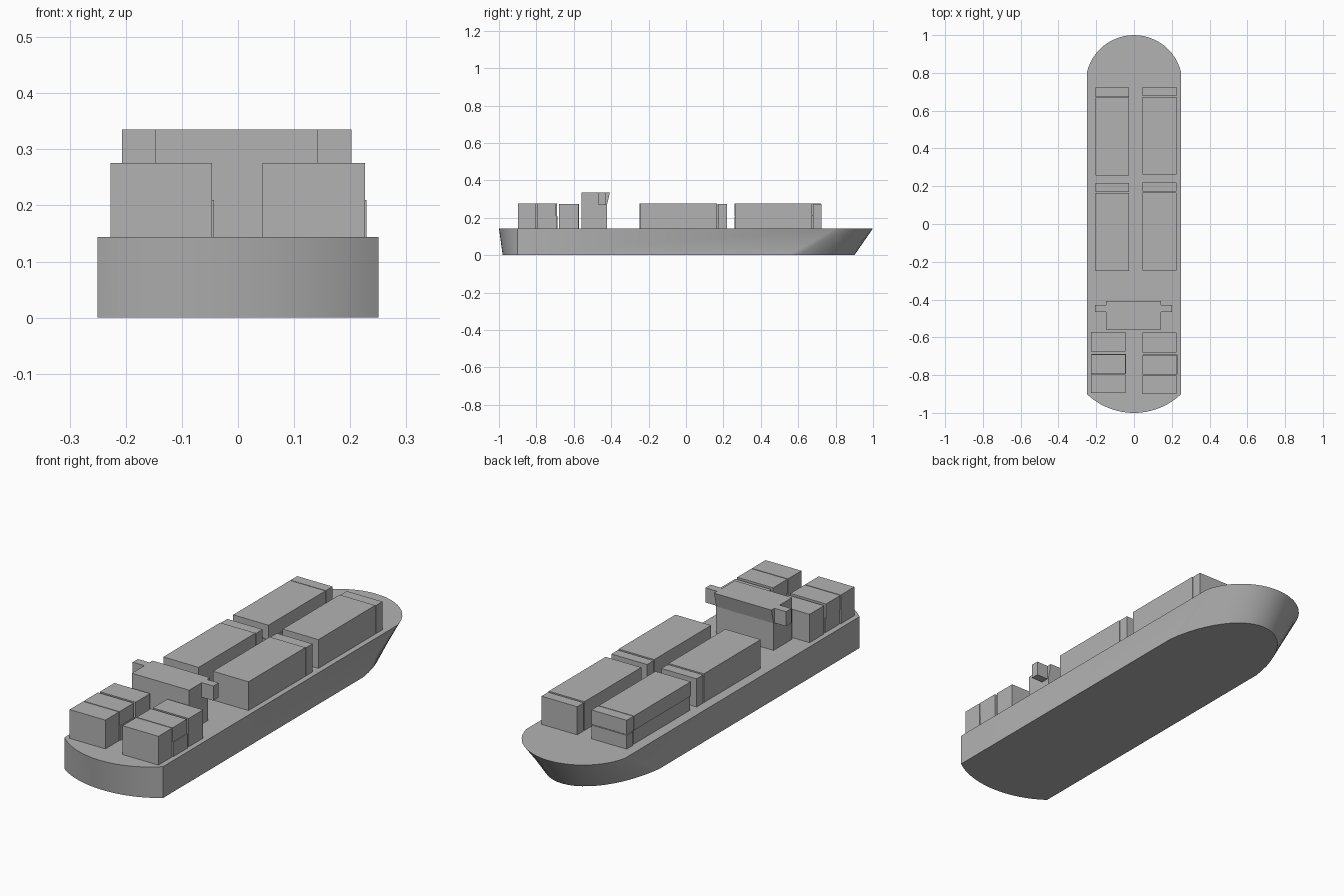
import bpy, bmesh, math

if "Cube" in bpy.data.objects:
    bpy.data.objects.remove(bpy.data.objects["Cube"], do_unlink=True)

# One plain grey for the whole ship
grey = bpy.data.materials.new("plain_grey")
grey.use_nodes = True
COLOUR = (0.45, 0.45, 0.45, 1)
grey.diffuse_color = COLOUR
grey.node_tree.nodes["Principled BSDF"].inputs["Base Color"].default_value = COLOUR

DECK, MID, TOP = 0.144, 0.21, 0.276
HALF = 0.25


def finish(name, bm):
    bmesh.ops.recalc_face_normals(bm, faces=bm.faces)
    mesh = bpy.data.meshes.new(name)
    bm.to_mesh(mesh)
    bm.free()
    mesh.materials.append(grey)
    obj = bpy.data.objects.new(name, mesh)
    bpy.context.collection.objects.link(obj)
    return obj


def loft(name, lower, upper):
    """Solid between two matching rings of points."""
    bm = bmesh.new()
    a = [bm.verts.new(p) for p in lower]
    b = [bm.verts.new(p) for p in upper]
    n = len(a)
    for i in range(n):
        j = (i + 1) % n
        bm.faces.new((a[i], a[j], b[j], b[i]))
    bm.faces.new(a[::-1])
    bm.faces.new(b)
    return finish(name, bm)


def box(name, x, y, z):
    rings = [[(x[0], y[0], h), (x[1], y[0], h), (x[1], y[1], h), (x[0], y[1], h)] for h in z]
    return loft(name, *rings)


def arc(base, tip, rise, z, steps=24):
    """Circular arc of given rise across the beam, stretched to reach tip."""
    radius = (HALF ** 2 + rise ** 2) / (2 * rise)
    half_angle = math.asin(HALF / radius)
    points = []
    for i in range(steps + 1):
        t = half_angle * (1 - 2 * i / steps)
        height = (radius * math.cos(t) - (radius - rise)) / rise
        points.append((radius * math.sin(t), base + (tip - base) * height, z))
    return points


# Hull: raked round bow and shallow curved stern
def outline(bow_base, bow_tip, stern_tip, z):
    return arc(bow_base, bow_tip, 0.2, z) + arc(-0.9, stern_tip, 0.1, z)[::-1]


hull = loft("hull", outline(0.55, 0.9, -0.98, 0), outline(0.8, 1.0, -1.0, DECK))
bpy.context.view_layer.objects.active = hull
hull.select_set(True)
bpy.ops.object.shade_smooth_by_angle(angle=math.radians(25))
hull.select_set(False)

# Long cargo stacks with a short end block towards the bow
for side, x, shift in (("right", (-0.205, -0.026), 0), ("left", (0.044, 0.225), 0.003)):
    for place, start in (("forward", 0.258), ("middle", -0.248)):
        y = start + shift
        name = f"{place}_{side}"
        if name == "forward_right":
            box(name + "_cargo_lower", (x[0] + 0.004, x[1]), (y, y + 0.41), (DECK, MID - 0.003))
            box(name + "_cargo_upper", x, (y, y + 0.412), (MID, TOP))
            box(name + "_end_lower", x, (y + 0.417, y + 0.464), (DECK, MID - 0.003))
            box(name + "_end_upper", x, (y + 0.415, y + 0.464), (MID, TOP))
        else:
            box(name + "_cargo", x, (y, y + 0.412), (DECK, TOP))
            box(name + "_end", x, (y + 0.417, y + 0.464), (DECK, TOP - 0.003))

# Short cargo stacks behind the bridge, the middle one in two layers
for side, x, shift in (("right", (-0.227, -0.046), 0), ("left", (0.044, 0.226), -0.004)):
    box(f"aft_{side}_cargo_rear", x, (-0.895 + shift, -0.797 + shift), (DECK, TOP))
    box(f"aft_{side}_cargo_lower", (x[0] + 0.003, x[1] + 0.003),
        (-0.792 + shift, -0.688 + shift), (DECK, MID))
    box(f"aft_{side}_cargo_upper", x, (-0.793 + shift, -0.69 + shift), (MID, TOP))
    box(f"aft_{side}_cargo_front", x, (-0.676 + shift, -0.571 + shift), (DECK, TOP - 0.002))

# Bridge: side profile with a leaning window band, drawn across the beam
profile = [(-0.558, DECK), (-0.423, DECK), (-0.423, 0.268), (-0.407, 0.335), (-0.558, 0.335)]
loft("bridge", [(-0.148, y, z) for y, z in profile], [(0.143, y, z) for y, z in profile])

# Bridge wings
for side, x in (("right", (-0.207, -0.147)), ("left", (0.142, 0.202))):
    box(f"bridge_wing_{side}", x, (-0.467, -0.429), (0.268, 0.335))
